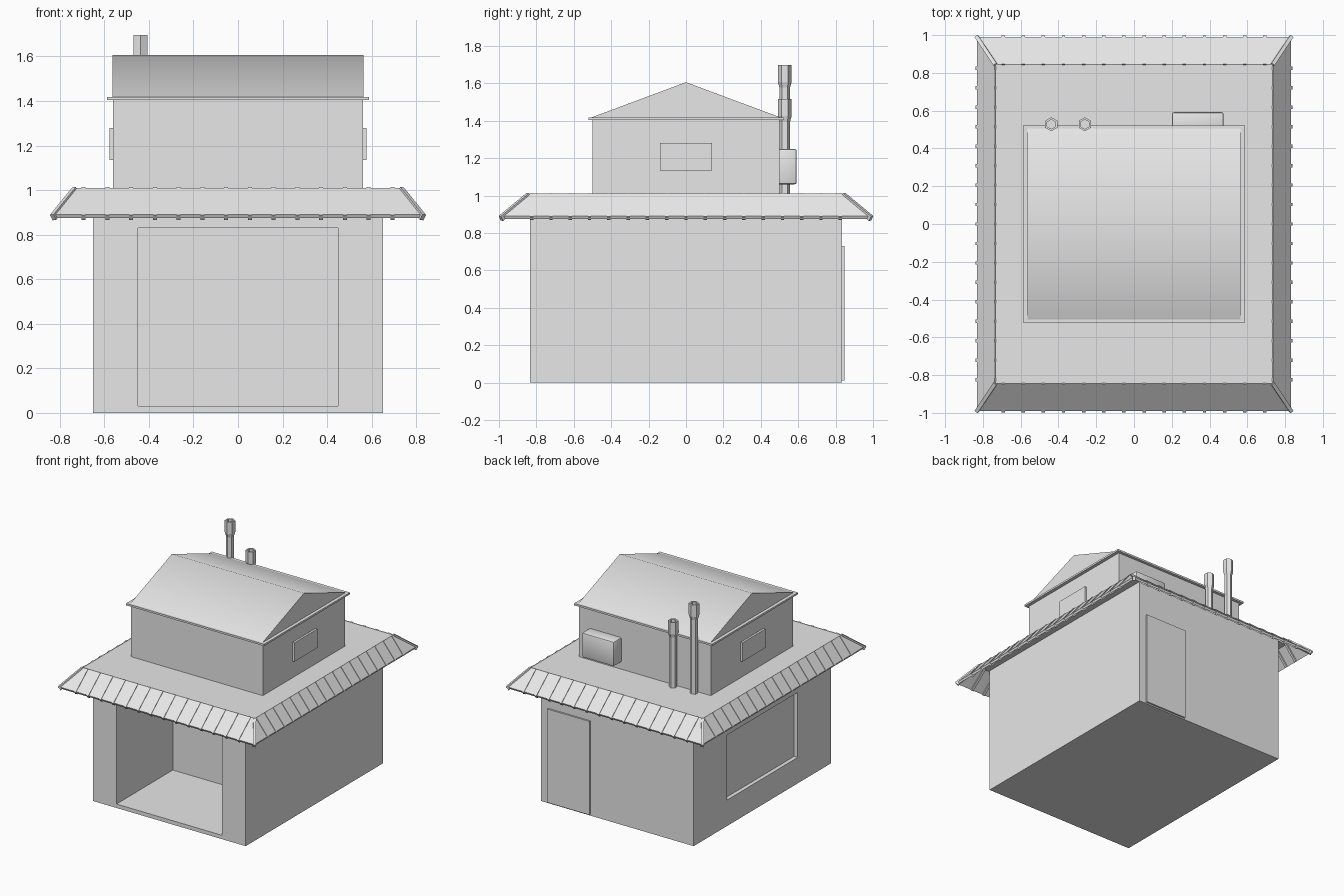
import bpy, bmesh, math
from mathutils import Matrix, Vector

cube = bpy.data.objects.get("Cube")
if cube:
    bpy.data.objects.remove(cube, do_unlink=True)

grey = bpy.data.materials.new("plain_grey")
grey.use_nodes = True
grey.diffuse_color = (0.8, 0.8, 0.8, 1)
grey.node_tree.nodes["Principled BSDF"].inputs["Base Color"].default_value = (0.8, 0.8, 0.8, 1)


def finish(name, bm):
    bmesh.ops.recalc_face_normals(bm, faces=bm.faces)
    mesh = bpy.data.meshes.new(name)
    bm.to_mesh(mesh)
    bm.free()
    mesh.materials.append(grey)
    obj = bpy.data.objects.new(name, mesh)
    bpy.context.collection.objects.link(obj)
    return obj


def box(name, lo, hi, bevel=0):
    """Axis-aligned box between two corners."""
    lo, hi = Vector(lo), Vector(hi)
    bm = bmesh.new()
    mat = Matrix.Translation((lo + hi) / 2) @ Matrix.Diagonal((*(hi - lo), 1))
    bmesh.ops.create_cube(bm, size=1, matrix=mat)
    if bevel:
        bmesh.ops.bevel(bm, geom=bm.edges[:], offset=bevel, segments=2, affect='EDGES', profile=0.5)
    return finish(name, bm)


def carve(target, lo, hi):
    """Cut a box-shaped recess into the target."""
    cutter = box("cutter", lo, hi)
    cutter.hide_render = True
    mod = target.modifiers.new("recess", 'BOOLEAN')
    mod.operation, mod.solver, mod.object = 'DIFFERENCE', 'EXACT', cutter
    bpy.context.view_layer.objects.active = target
    bpy.ops.object.modifier_apply(modifier=mod.name)
    bpy.data.objects.remove(cutter, do_unlink=True)


def shade(obj, degrees):
    bpy.ops.object.select_all(action='DESELECT')
    obj.select_set(True)
    bpy.context.view_layer.objects.active = obj
    bpy.ops.object.shade_smooth_by_angle(angle=math.radians(degrees))


# Ground floor with deep front bay and shallow side window
BX, BY = 0.65, 0.835
walls = box("ground_floor", (-BX, -BY, 0), (BX, BY, 1.0))
carve(walls, (-0.45, -1, 0.03), (0.45, -0.15, 0.83))
carve(walls, (-0.8, -0.43, 0.2), (-BX + 0.03, 0.43, 0.7))

# Back door
box("back_door", (0.23, 0.82, 0.01), (0.59, 0.848, 0.73))

# Flat deck
TX, TY, TOP = 0.735, 0.845, 1.01
OX, OY, LOW = 0.832, 0.99, 0.89
box("deck", (-TX, -TY, 0.985), (TX, TY, TOP - 0.003))

# Sloping awning around the deck
bm = bmesh.new()
signs = [(-1, -1), (1, -1), (1, 1), (-1, 1)]
upper = [bm.verts.new((sx * TX, sy * TY, TOP)) for sx, sy in signs]
lower = [bm.verts.new((sx * OX, sy * OY, LOW)) for sx, sy in signs]
for i in range(4):
    j = (i + 1) % 4
    bm.faces.new((lower[i], lower[j], upper[j], upper[i]))
awning = finish("awning", bm)
thick = awning.modifiers.new("thickness", 'SOLIDIFY')
thick.thickness = 0.018
# The open skirt keeps its outer face in place and thickens toward the wall
thick.offset = -1 if awning.data.polygons[0].normal.z > 0 else 1


# Awning ribs and hip caps
def rib(bm, start, end, tangent, width):
    start, end = Vector(start), Vector(end)
    along = (end - start).normalized()
    side = Vector(tangent)
    side = (side - along * side.dot(along)).normalized()
    up = along.cross(side)
    if up.z < 0:
        side, up = -side, -up
    end = end + along * 0.006
    rot = Matrix((along, side, up)).transposed().to_4x4()
    size = Matrix.Diagonal(((end - start).length, width, 0.03, 1))
    centre = (start + end) / 2 - up * 0.011
    bmesh.ops.create_cube(bm, size=1, matrix=Matrix.Translation(centre) @ rot @ size)


bm = bmesh.new()
for s in (-1, 1):
    for i in range(14):
        x = -0.693 + i * 1.386 / 13
        rib(bm, (x, s * TY, TOP), (x, s * OY, LOW), (1, 0, 0), 0.018)
    for i in range(17):
        y = -0.825 + i * 1.65 / 16
        rib(bm, (s * TX, y, TOP), (s * OX, y, LOW), (0, 1, 0), 0.018)
finish("awning_ribs", bm)

bm = bmesh.new()
for sx, sy in signs:
    rib(bm, (sx * TX, sy * TY, TOP), (sx * OX, sy * OY, LOW), (-sy, sx, 0), 0.02)
finish("hip_caps", bm)

# Upper storey with eaves and side vents
box("upper_storey", (-0.562, -0.5, 1.0), (0.562, 0.5, 1.41))
box("eaves", (-0.588, -0.522, 1.404), (0.588, 0.522, 1.418))
for s, label in ((1, "left"), (-1, "right")):
    xs = sorted((s * 0.55, s * 0.578))
    box(label + "_vent", (xs[0], -0.14, 1.135), (xs[1], 0.14, 1.28))

# Gabled roof
bm = bmesh.new()
profile = [(-0.51, 1.416), (0.51, 1.416), (0, 1.606)]
gable = bm.faces.new([bm.verts.new((-0.563, y, z)) for y, z in profile])
new = bmesh.ops.extrude_face_region(bm, geom=[gable])["geom"]
# Keep the near gable as a closed end
bmesh.ops.translate(bm, vec=(1.126, 0, 0), verts=[v for v in new if isinstance(v, bmesh.types.BMVert)])
bmesh.ops.holes_fill(bm, edges=bm.edges[:], sides=4)
shade(finish("gabled_roof", bm), 45)

# Rooftop unit against the back wall
shade(box("rooftop_unit", (0.2, 0.48, 1.06), (0.475, 0.592, 1.25), 0.012), 35)


# Hexagonal flues with flared, hollow tops
def flue(name, x, top):
    rings = [(0.028, 1.0), (0.028, top - 0.12), (0.037, top - 0.09),
             (0.037, top), (0.025, top), (0.025, top - 0.08)]
    bm = bmesh.new()
    loops = []
    for r, z in rings:
        angles = [math.pi / 6 + k * math.pi / 3 for k in range(6)]
        loops.append([bm.verts.new((x + r * math.cos(a), 0.528 + r * math.sin(a), z)) for a in angles])
    for a, b in zip(loops, loops[1:]):
        for k in range(6):
            n = (k + 1) % 6
            bm.faces.new((a[k], a[n], b[n], b[k]))
    bm.faces.new(loops[0][::-1])
    bm.faces.new(loops[-1])
    finish(name, bm)


flue("tall_flue", -0.438, 1.697)
flue("short_flue", -0.26, 1.515)
